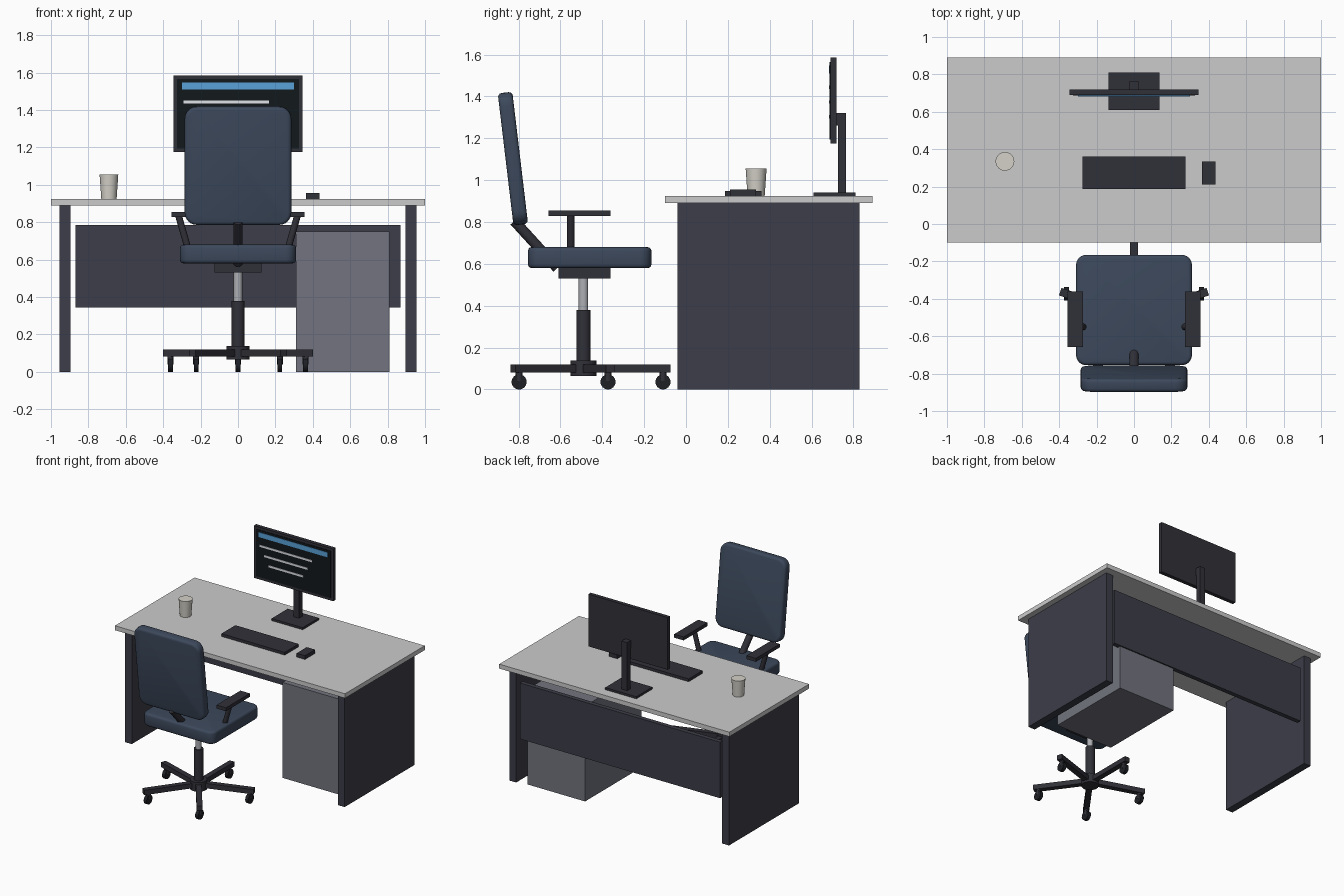
import bpy, bmesh, math
from mathutils import Vector, Matrix

cube = bpy.data.objects.get("Cube")
if cube:
    bpy.data.objects.remove(cube, do_unlink=True)


def material(name, r, g, b, rough=0.6):
    m = bpy.data.materials.new(name)
    m.use_nodes = True
    m.diffuse_color = (r, g, b, 1)
    shader = m.node_tree.nodes["Principled BSDF"]
    shader.inputs["Base Color"].default_value = (r, g, b, 1)
    shader.inputs["Roughness"].default_value = rough
    return m


LAMINATE = material("light_laminate", .70, .70, .70)
PANEL = material("dark_panel", .045, .047, .065)
CABINET = material("grey_cabinet", .17, .175, .21)
PLASTIC = material("dark_plastic", .03, .03, .04)
RUBBER = material("rubber", .013, .014, .018)
FABRIC = material("blue_fabric", .045, .065, .105, .9)
METAL = material("lift_metal", .42, .43, .46, .3)
CERAMIC = material("ceramic", .66, .64, .58)
GLASS = material("screen_glass", .006, .009, .012, .2)
BLUE = material("screen_blue", .10, .36, .70)
WHITE = material("screen_white", .75, .76, .80)


def finish(name, bm, mat, smooth=False):
    mesh = bpy.data.meshes.new(name)
    bm.to_mesh(mesh)
    bm.free()
    mesh.materials.append(mat)
    obj = bpy.data.objects.new(name, mesh)
    bpy.context.collection.objects.link(obj)
    if smooth:
        bpy.ops.object.select_all(action='DESELECT')
        bpy.context.view_layer.objects.active = obj
        obj.select_set(True)
        bpy.ops.object.shade_smooth_by_angle(angle=math.radians(40))
    return obj


def box(name, x, y, z, mat, turn=None):
    """Box from (low, high) ranges, with an optional extra transform."""
    ranges = (x, y, z)
    size = [hi - lo for lo, hi in ranges]
    mid = Vector([(hi + lo) / 2 for lo, hi in ranges])
    bm = bmesh.new()
    bmesh.ops.create_cube(bm, size=1)
    bm.transform((turn or Matrix()) @ Matrix.Translation(mid) @ Matrix.Diagonal((*size, 1)))
    return finish(name, bm, mat)


def rod(name, start, end, r1, mat, r2=None, sides=24):
    """Cylinder or cone between two points."""
    a, b = Vector(start), Vector(end)
    bm = bmesh.new()
    bmesh.ops.create_cone(bm, cap_ends=True, segments=sides, radius1=r1,
                          radius2=r1 if r2 is None else r2, depth=(b - a).length)
    rot = (b - a).to_track_quat('Z', 'Y').to_matrix().to_4x4()
    bm.transform(Matrix.Translation((a + b) / 2) @ rot)
    return finish(name, bm, mat, True)


def cushion(name, size, corner, edge, place):
    """Slab with rounded outline corners and softened rims, thickness along z."""
    bm = bmesh.new()
    bmesh.ops.create_cube(bm, size=1)
    bm.transform(Matrix.Diagonal((*size, 1)))
    upright = [e for e in bm.edges
               if abs(e.verts[0].co.z - e.verts[1].co.z) > size[2] / 2]
    bmesh.ops.bevel(bm, geom=upright, offset=corner, segments=6, profile=.5, affect='EDGES')
    rims = [e for e in bm.edges if abs(e.verts[0].co.z - e.verts[1].co.z) < 1e-5
            and any(abs(f.normal.z) < .5 for f in e.link_faces)]
    bmesh.ops.bevel(bm, geom=rims, offset=edge, segments=3, profile=.5, affect='EDGES')
    bm.transform(place)
    return finish(name, bm, FABRIC, True)


SIDES = (("right", -1), ("left", 1))

# Desk
box("desktop", (-1, 1), (-.10, .89), (.89, .925), LAMINATE)
for side, s in SIDES:
    box(f"{side}_desk_panel", sorted((s * .895, s * .955)), (-.04, .83), (0, .89), PANEL)
box("modesty_panel", (-.87, .87), (.785, .82), (.345, .785), PANEL)
box("drawer_pedestal", (.31, .81), (.11, .81), (0, .75), CABINET)

# Monitor
box("monitor_base", (-.135, .135), (.61, .81), (.925, .942), PLASTIC)
box("monitor_post", (-.024, .024), (.725, .765), (.942, 1.32), PLASTIC)
box("monitor_mount", (-.024, .024), (.71, .73), (1.26, 1.32), PLASTIC)
box("monitor_body", (-.345, .345), (.69, .72), (1.175, 1.585), PLASTIC)
box("monitor_screen", (-.325, .325), (.686, .695), (1.195, 1.565), GLASS)
box("screen_header", (-.30, .30), (.683, .688), (1.51, 1.548), BLUE)
for i, width in enumerate((.455, .375, .30)):
    z = 1.443 - .07 * i
    box(f"screen_line_{i + 1}", (-.063 - width / 2, -.063 + width / 2), (.683, .688),
        (z - .008, z + .008), WHITE)

# Desk accessories
box("keyboard", (-.275, .275), (.187, .36), (.925, .947), PLASTIC)
box("mouse", (.363, .435), (.21, .335), (.925, .955), PLASTIC)
rod("cup", (-.69, .335, .925), (-.69, .335, 1.055), .041, CERAMIC, .05, 32)

# Chair base: five spokes with casters
CY = -.49
for i in range(5):
    angle = math.radians(90 + 72 * i)
    turn = Matrix.Translation((0, CY, 0)) @ Matrix.Rotation(angle, 4, 'Z')
    box(f"base_spoke_{i + 1}", (0, .415), (-.021, .021), (.082, .12), PLASTIC, turn)
    x, y = .38 * math.cos(angle), CY + .38 * math.sin(angle)
    rod(f"caster_stem_{i + 1}", (x, y, .04), (x, y, .085), .016, PLASTIC, sides=12)
    rod(f"caster_wheel_{i + 1}", (x - .013, y, .036), (x + .013, y, .036), .036, RUBBER)
rod("base_hub", (0, CY, .065), (0, CY, .138), .062, PLASTIC)
rod("column_sleeve", (0, CY, .12), (0, CY, .38), .034, PLASTIC)
rod("gas_lift", (0, CY, .37), (0, CY, .54), .023, METAL)
box("seat_mechanism", (-.125, .125), (-.61, -.36), (.53, .585), PLASTIC)

# Seat and tilted backrest
cushion("seat", (.62, .59, .10), .055, .018, Matrix.Translation((0, -.46, .63)))
tilt = Matrix.Rotation(math.radians(90 + 6.8), 4, 'X')
cushion("backrest", (.57, .635, .07), .065, .018, Matrix.Translation((0, -.827, 1.103)) @ tilt)
rod("backrest_strut", (0, -.82, .805), (0, -.615, .58), .025, PLASTIC)

# Armrests
for side, s in SIDES:
    rod(f"{side}_arm_post", (s * .265, -.55, .65), (s * .318, -.55, .835), .018, PLASTIC, sides=16)
    box(f"{side}_arm_pad", sorted((s * .273, s * .355)), (-.657, -.36), (.828, .855), PLASTIC)
